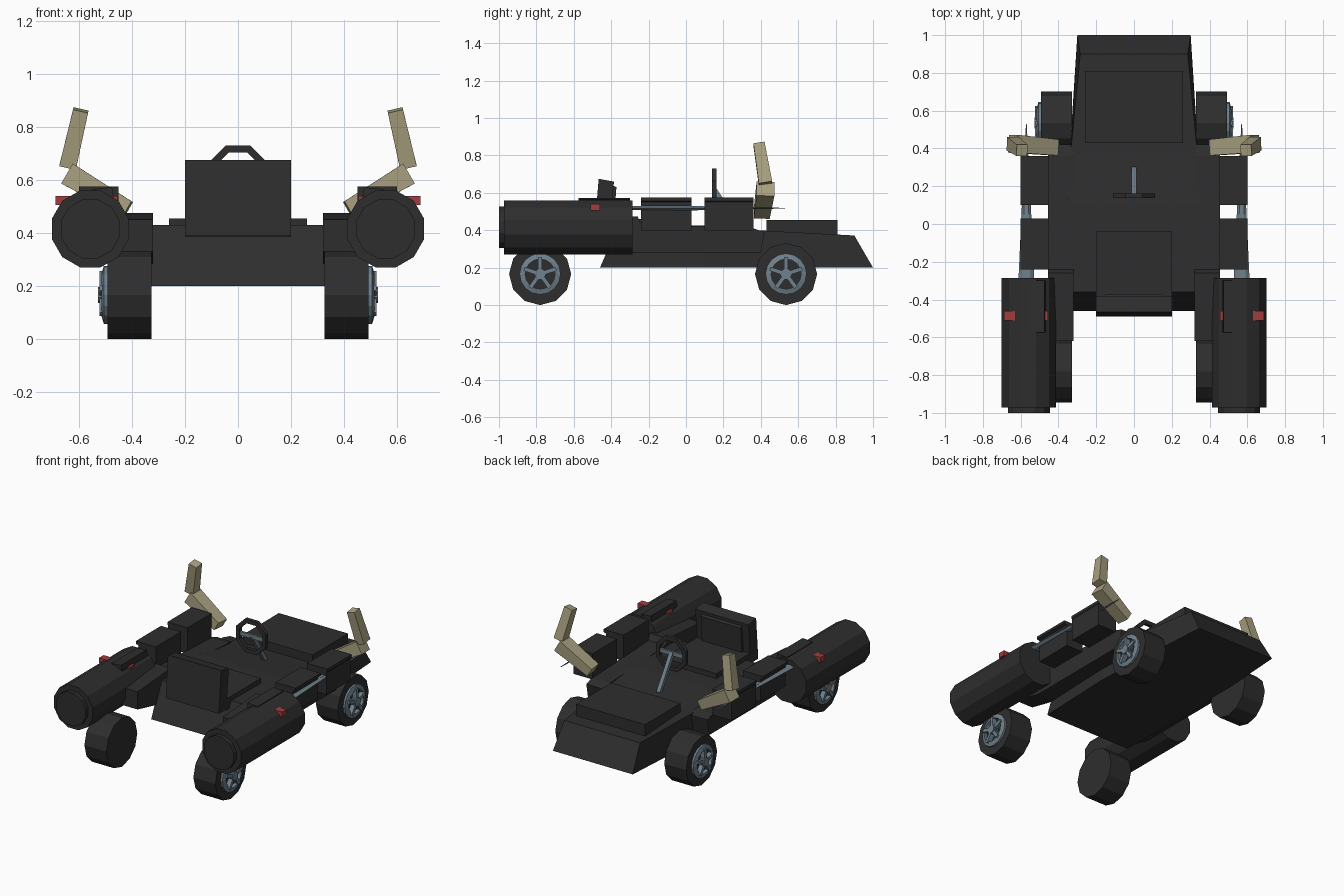
import bpy, bmesh, math
from mathutils import Vector

if "Cube" in bpy.data.objects:
    bpy.data.objects.remove(bpy.data.objects["Cube"])


def material(name, rgb):
    m = bpy.data.materials.new(name)
    m.diffuse_color = (*rgb, 1)
    m.use_nodes = True
    m.node_tree.nodes["Principled BSDF"].inputs["Base Color"].default_value = m.diffuse_color
    return m


DARK = material("charcoal", (0.027, 0.027, 0.027))
STEEL = material("blue_grey", (0.16, 0.22, 0.265))
BEIGE = material("beige", (0.39, 0.35, 0.215))
RED = material("red", (0.36, 0.045, 0.045))


def loft(name, rings, mat, mirror=False, loop=False):
    """Skin rings of points; cap the ends, or close into a loop."""
    bm = bmesh.new()
    vs = [[bm.verts.new(p) for p in r] for r in rings]
    n = len(vs[0])
    pairs = list(zip(vs, vs[1:])) + ([(vs[-1], vs[0])] if loop else [])
    for a, b in pairs:
        for i in range(n):
            j = (i + 1) % n
            bm.faces.new((a[i], a[j], b[j], b[i]))
    if not loop:
        bm.faces.new(vs[0])
        bm.faces.new(vs[-1])
    bmesh.ops.recalc_face_normals(bm, faces=bm.faces)
    me = bpy.data.meshes.new(name)
    bm.to_mesh(me)
    bm.free()
    me.materials.append(mat)
    ob = bpy.data.objects.new(name, me)
    bpy.context.collection.objects.link(ob)
    if mirror:
        ob.modifiers.new("mirror", 'MIRROR')
    return ob


def box(name, x, y, z, mat, mirror=False):
    rings = [[(x[0], y[0], h), (x[1], y[0], h), (x[1], y[1], h), (x[0], y[1], h)] for h in z]
    return loft(name, rings, mat, mirror)


def extrude_y(name, profile, y0, y1, mat, mirror=False):
    return loft(name, [[(x, y, z) for x, z in profile] for y in (y0, y1)], mat, mirror)


def extrude_x(name, profile, x0, x1, mat, mirror=False):
    return loft(name, [[(x, y, z) for y, z in profile] for x in (x0, x1)], mat, mirror)


def circle(a, b, r, n, phase=0.0):
    t = [phase + 2 * math.pi * i / n for i in range(n)]
    return [(a + r * math.sin(k), b + r * math.cos(k)) for k in t]


def beam(name, p, q, size_p, size_q, mat, mirror=False):
    """Tapered bar from p to q; sizes are (depth along y-ish, width)."""
    p, q = Vector(p), Vector(q)
    d = (q - p).normalized()
    side = d.cross(Vector((0, 1, 0))).normalized()
    deep = side.cross(d)
    rings = [[c + deep * s[0] / 2 * i + side * s[1] / 2 * j
              for i, j in ((-1, -1), (1, -1), (1, 1), (-1, 1))]
             for c, s in ((p, size_p), (q, size_q))]
    return loft(name, rings, mat, mirror)


# Wedge-shaped body, lofted along its length: (y bottom, y top, x bottom, x top, z top)
sections = [(-0.46, -0.36, 0.33, 0.33, 0.43), (0.1, 0.1, 0.35, 0.35, 0.425),
            (0.38, 0.38, 0.34, 0.335, 0.40), (1.0, 0.90, 0.30, 0.285, 0.372)]
loft("body", [[(-xb, yb, 0.2), (xb, yb, 0.2), (xt, yt, zt), (-xt, yt, zt)]
              for yb, yt, xb, xt, zt in sections], DARK)
box("hood_plate", (-0.26, 0.26), (0.43, 0.81), (0.37, 0.455), DARK)

# Side pods joining the body to the pipes
extrude_x("side_pod", [(-0.62, 0.33), (-0.62, 0.45), (-0.26, 0.475), (-0.24, 0.435),
                       (0.36, 0.41), (0.42, 0.39), (0.40, 0.28), (-0.40, 0.28)],
          0.32, 0.455, DARK, True)

# Engine blocks with slightly overhanging lids
for label, out, y0, y1 in (("rear", 0.58, -0.24, 0.03), ("front", 0.595, 0.10, 0.36)):
    extrude_y(label + "_engine_block", [(0.45, 0.4), (0.45, 0.575), (0.6, 0.575),
                                        (0.6, 0.557), (out, 0.55), (out, 0.4)],
              y0, y1, DARK, True)

# Large pipes with end caps, a mounting box and a red light bar
extrude_y("pipe", circle(0.557, 0.415, 0.15, 12, math.pi / 12), -0.972, -0.285, DARK, True)
extrude_y("pipe_cap", circle(0.557, 0.415, 0.115, 12, math.pi / 12), -1.0, -0.96, DARK, True)
extrude_y("pipe_box", [(0.46, 0.47), (0.475, 0.572), (0.548, 0.565), (0.56, 0.5)],
          -0.575, -0.3, DARK, True)
box("light_bar", (0.455, 0.688), (-0.51, -0.46), (0.505, 0.54), RED, True)

# Long tapering spikes through the engine blocks
loft("spike", [[(0.57 + a * w, y, 0.518 + b * h) for a, b in circle(0, 0, 1, 6, math.pi / 6)]
               for y, w, h in ((-0.30, 0.042, 0.012), (0.05, 0.026, 0.013), (0.53, 0.002, 0.002))],
     STEEL, True)

# Bent beige horns
beam("horn_lower", (0.415, 0.405, 0.49), (0.642, 0.425, 0.622), (0.085, 0.064), (0.095, 0.087), BEIGE, True)
beam("horn_upper", (0.642, 0.425, 0.65), (0.593, 0.39, 0.863), (0.072, 0.064), (0.06, 0.058), BEIGE, True)

# Wheels: tyre, rim ring, hub and five spokes
R = 0.166
for label, y in (("front", -0.78), ("rear", 0.535)):
    extrude_x(label + "_tyre", circle(y, R, R, 12), 0.327, 0.492, DARK, True)
    ring = [[(x, y + r * math.sin(t), R + r * math.cos(t))
             for x, r in ((0.485, 0.11), (0.506, 0.11), (0.515, 0.08), (0.485, 0.08))]
            for t in (2 * math.pi * i / 16 for i in range(16))]
    loft(label + "_rim", ring, STEEL, True, loop=True)
    extrude_x(label + "_hub", circle(y, R, 0.03, 10), 0.485, 0.528, STEEL, True)
    for k in range(5):
        t = 2 * math.pi * k / 5
        u, v = (math.sin(t), math.cos(t)), (math.cos(t), -math.sin(t))
        spoke = [(y + u[0] * a + v[0] * b, R + u[1] * a + v[1] * b)
                 for a, b in ((0.01, -0.011), (0.09, -0.011), (0.09, 0.011), (0.01, 0.011))]
        extrude_x(label + "_spoke", spoke, 0.485, 0.523, STEEL, True)

# Seat: base cushion, leaning back rest and its pad
box("seat_base", (-0.2, 0.2), (-0.42, -0.04), (0.385, 0.46), DARK)
extrude_x("seat_back", [(-0.49, 0.39), (-0.467, 0.675), (-0.385, 0.66), (-0.41, 0.39)],
          -0.2, 0.2, DARK)
extrude_x("seat_back_pad", [(-0.41, 0.46), (-0.39, 0.64), (-0.372, 0.63), (-0.385, 0.46)],
          -0.15, 0.15, DARK)

# Steering wheel: octagonal rim, cross bar and column
rim = [[(r * math.sin(t), y, 0.618 + r * math.cos(t))
        for r, y in ((0.121, 0.138), (0.121, 0.162), (0.092, 0.162), (0.092, 0.138))]
       for t in (math.pi / 8 + math.pi * i / 4 for i in range(8))]
loft("steering_rim", rim, DARK, loop=True)
box("steering_cross_bar", (-0.1, 0.1), (0.143, 0.157), (0.605, 0.632), STEEL)
beam("steering_column", (0, 0.15, 0.62), (0, 0.29, 0.405), (0.026, 0.026), (0.026, 0.026), STEEL)
